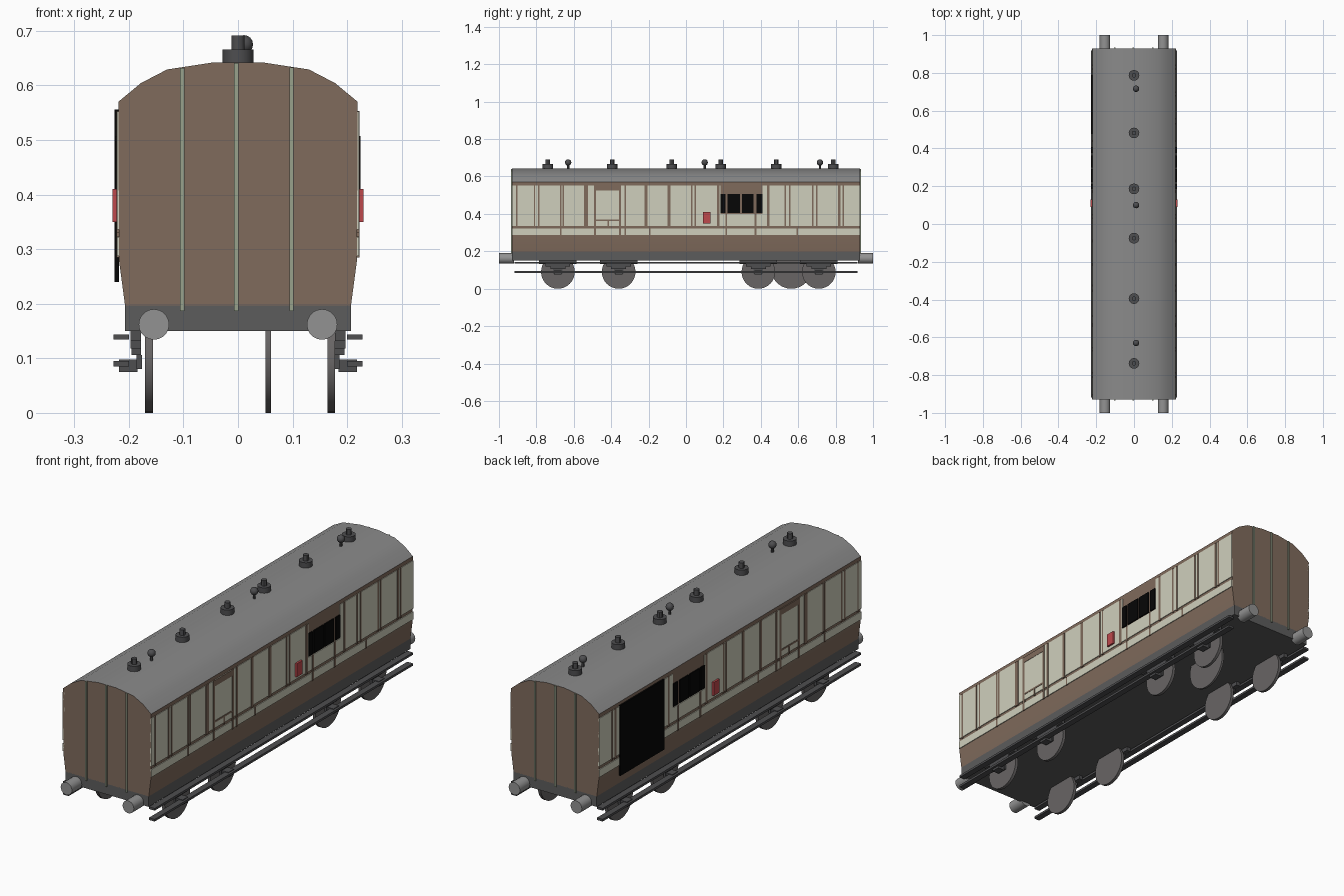
import bpy, bmesh, math
from mathutils import Matrix, Vector

if "Cube" in bpy.data.objects:
    bpy.data.objects.remove(bpy.data.objects["Cube"])


def mat(name, r, g, b):
    m = bpy.data.materials.new(name)
    lin = [((c / 255 + 0.055) / 1.055) ** 2.4 if c > 10 else c / 255 / 12.92 for c in (r, g, b)]
    m.diffuse_color = (*lin, 1)
    m.use_nodes = True
    m.node_tree.nodes["Principled BSDF"].inputs["Base Color"].default_value = m.diffuse_color
    return m


BROWN = mat("brown paint", 128, 107, 92)
CREAM = mat("cream paint", 207, 207, 188)
ROOF = mat("roof grey", 138, 138, 138)
FRAME = mat("frame grey", 92, 92, 92)
IRON = mat("dark iron", 78, 78, 80)
WHEEL = mat("wheel grey", 104, 101, 101)
STEEL = mat("buffer steel", 146, 146, 146)
RED = mat("lamp red", 190, 72, 76)
PALE = mat("pale green", 152, 162, 140)
BLACK = mat("black", 6, 6, 6)


def finish(name, bm, mats, smooth=None):
    bmesh.ops.recalc_face_normals(bm, faces=bm.faces)
    me = bpy.data.meshes.new(name)
    bm.to_mesh(me)
    bm.free()
    for m in mats:
        me.materials.append(m)
    if smooth:
        me.polygons.foreach_set("use_smooth", [True] * len(me.polygons))
        me.set_sharp_from_angle(angle=math.radians(smooth))
    ob = bpy.data.objects.new(name, me)
    bpy.context.collection.objects.link(ob)
    return ob


def boxes(name, items, m, sides=(1,)):
    """One mesh of boxes (x0, x1, y0, y1, z0, z1), repeated for each x sign."""
    bm = bmesh.new()
    for s in sides:
        for x0, x1, y0, y1, z0, z1 in items:
            c = Vector((s * (x0 + x1) / 2, (y0 + y1) / 2, (z0 + z1) / 2))
            size = Matrix.Diagonal((x1 - x0, y1 - y0, z1 - z0, 1))
            bmesh.ops.create_cube(bm, size=1, matrix=Matrix.Translation(c) @ size)
    return finish(name, bm, [m])


def add_cyl(bm, c, r, h, axis="Z", seg=20):
    rot = {"X": Matrix.Rotation(math.pi / 2, 4, "Y"),
           "Y": Matrix.Rotation(math.pi / 2, 4, "X"), "Z": Matrix()}[axis]
    bmesh.ops.create_cone(bm, cap_ends=True, segments=seg, radius1=r, radius2=r,
                          depth=h, matrix=Matrix.Translation(c) @ rot)


# Coach body: extruded cross-section, roof faces picked by height and direction
half = [(0.207, 0.197), (0.218, 0.28), (0.219, 0.57), (0.178, 0.604), (0.13, 0.629), (0.045, 0.642)]
profile = half + [(-x, z) for x, z in reversed(half)]
bm = bmesh.new()
end = bm.faces.new([bm.verts.new((x, -0.93, z)) for x, z in profile])
ext = bmesh.ops.extrude_face_region(bm, geom=[end], use_keep_orig=True)
bmesh.ops.translate(bm, vec=(0, 1.86, 0), verts=[v for v in ext["geom"] if isinstance(v, bmesh.types.BMVert)])
bm.normal_update()
for f in bm.faces:
    if abs(f.normal.y) < 0.5 and f.calc_center_median().z > 0.575:
        f.material_index = 1
finish("coach_body", bm, [BROWN, ROOF], 30)

# Underframe
boxes("underframe", [(-0.207, 0.207, -0.93, 0.93, 0.15, 0.2)], FRAME)

BOTH = (1, -1)
# Cream side panels, leaving a brown surround round the guard's windows
boxes("cream_panels", [(0.213, 0.2215, -0.93, 0.185, 0.336, 0.552),
                       (0.213, 0.2215, 0.41, 0.93, 0.336, 0.552),
                       (0.213, 0.2215, 0.185, 0.41, 0.336, 0.4),
                       (0.213, 0.2215, -0.93, 0.93, 0.287, 0.322)], CREAM, BOTH)

# Brown beading: tall strips (centre y, width), door strips, short ticks in the lower band
tall = [(-0.905, 0.008), (-0.81, 0.008), (-0.788, 0.008), (-0.67, 0.008), (-0.656, 0.008),
        (-0.535, 0.022), (-0.215, 0.016), (-0.09, 0.016), (0.03, 0.008), (0.05, 0.008),
        (0.172, 0.014), (0.44, 0.012), (0.53, 0.008), (0.556, 0.008),
        (0.678, 0.008), (0.698, 0.008), (0.82, 0.012), (0.84, 0.008)]
bead = [(0.213, 0.223, y - w / 2, y + w / 2, 0.33, 0.553) for y, w in tall]
bead += [(0.213, 0.223, y - w / 2, y + w / 2, 0.285, 0.553)
         for y, w in [(-0.487, 0.012), (-0.353, 0.012), (-0.325, 0.01)]]
bead += [(0.213, 0.223, y - 0.004, y + 0.004, 0.285, 0.324) for y in (-0.67, -0.195, 0.595)]
bead += [(0.213, 0.223, y - 0.005, y + 0.005, 0.285, 0.4) for y in (0.215, 0.372)]
bead += [(0.213, 0.223, -0.487, -0.353, z, z + h) for z, h in ((0.362, 0.008), (0.525, 0.027))]
bead += [(0.213, 0.223, -0.42, -0.412, 0.33, 0.366)]
boxes("brown_beading", bead, BROWN, BOTH)

# Guard's windows
boxes("guard_windows", [(0.215, 0.224, a, b, 0.405, 0.507) for a, b in
                        ((0.185, 0.212), (0.222, 0.29), (0.3, 0.362), (0.376, 0.408))], BLACK, BOTH)

# Black luggage door on the left side only
boxes("luggage_door", [(0.218, 0.226, 0.476, 0.788, 0.24, 0.556)], BLACK, (-1,))

# Red side lamps
boxes("side_lamps", [(0.215, 0.23, 0.09, 0.13, 0.35, 0.41)], RED, BOTH)

# Pale strips on both ends
boxes("end_strips", [(x - 0.004, x + 0.004, s * 0.931 - 0.004, s * 0.931 + 0.004, 0.187, top)
                     for x, top in ((-0.102, 0.632), (-0.003, 0.641), (0.098, 0.633)) for s in BOTH], PALE)

# Footboards
boxes("footboards", [(0.2, 0.228, -0.918, 0.918, z, z + 0.01) for z in (0.134, 0.085)], IRON, BOTH)

# Wheels, springs and axle boxes
AXLES = (-0.685, -0.36, 0.387, 0.71)
bm = bmesh.new()
for y in AXLES:
    for x in (-0.163, 0.171):
        add_cyl(bm, (x, y, 0.09), 0.09, 0.014, "X", 32)
add_cyl(bm, (0.055, 0.563, 0.11), 0.11, 0.01, "X", 32)
finish("wheels", bm, [WHEEL], 30)

gear = []
for y in AXLES:
    gear += [(0.178, 0.197, y - 0.1, y + 0.1, 0.132, 0.15),
             (0.178, 0.197, y - 0.065, y + 0.065, 0.118, 0.132),
             (0.178, 0.195, y - 0.04, y + 0.04, 0.106, 0.118),
             (0.176, 0.186, y - 0.025, y + 0.025, 0.08, 0.106),
             (0.184, 0.218, y - 0.02, y + 0.02, 0.075, 0.098)]
boxes("springs_and_axle_boxes", gear, IRON, BOTH)

# Buffers
bm = bmesh.new()
for x in (-0.154, 0.154):
    for s in BOTH:
        add_cyl(bm, (x, s * 0.96, 0.162), 0.028, 0.08, "Y", 20)
finish("buffers", bm, [STEEL], 30)

# Roof vents
bm = bmesh.new()
for y in (-0.738, -0.395, -0.075, 0.186, 0.482, 0.787):
    add_cyl(bm, (0, y, 0.652), 0.028, 0.028)
    add_cyl(bm, (0, y, 0.677), 0.012, 0.028, "Z", 12)
finish("roof_vents", bm, [IRON], 30)

# Roof lamp tops
bm = bmesh.new()
for y in (-0.63, 0.1, 0.716):
    add_cyl(bm, (0.011, y, 0.65), 0.006, 0.03, "Z", 8)
    bmesh.ops.create_uvsphere(bm, u_segments=14, v_segments=8, radius=0.017,
                              matrix=Matrix.Translation((0.011, y, 0.675)))
finish("roof_lamps", bm, [IRON], 40)
